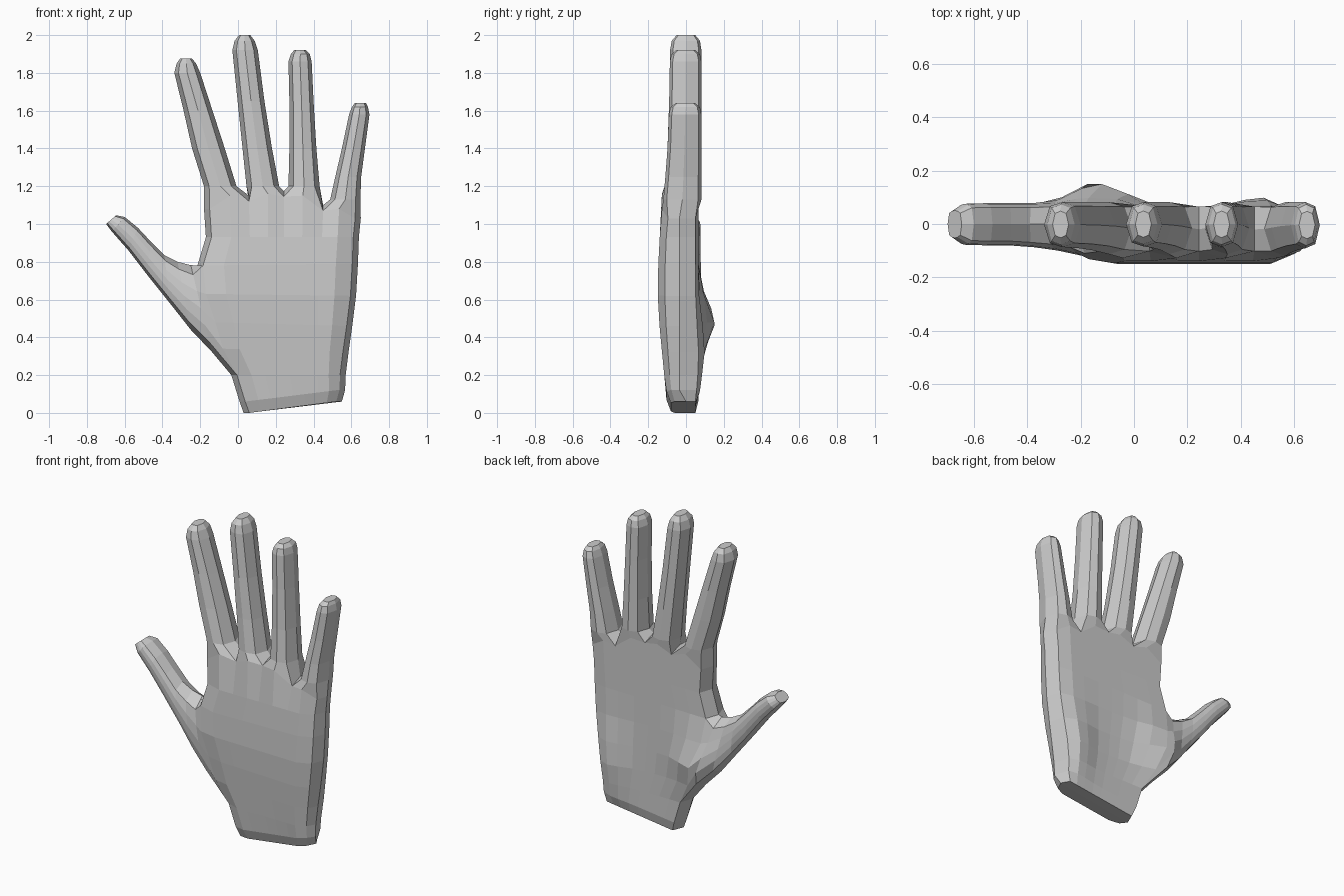
import bpy, bmesh, math

if "Cube" in bpy.data.objects:
    bpy.data.objects.remove(bpy.data.objects["Cube"])

bm = bmesh.new()
V = lambda x, y, z: bm.verts.new((x, y, z))


def interp(table, t):
    if t <= table[0][0]:
        return table[0][1]
    for (a, u), (b, v) in zip(table, table[1:]):
        if t <= b:
            return u + (v - u) * (t - a) / (b - a)
    return table[-1][1]


def bridge(a, b):
    n = len(a)
    for i in range(n):
        bm.faces.new((a[i], a[(i + 1) % n], b[(i + 1) % n], b[i]))


# depth of the back of the hand by height, and of the palm side by position
FRONT = [(0, -.06), (.06, -.1), (.2, -.115), (.5, -.143), (.68, -.152), (.95, -.138),
         (1.2, -.113), (1.4, -.098), (1.6, -.09), (2, -.083)]


def pads(x, z):
    thumb_pad = .085 * math.exp(-((x + .13) / .14) ** 2 - ((z - .48) / .16) ** 2)
    heel_pad = .035 * math.exp(-((x - .47) / .1) ** 2 - ((z - .35) / .2) ** 2)
    return thumb_pad + heel_pad


# palm: rows of (z left, z right, x left, x right), nine columns on each side
ROWS = [(0, .06, .03, .55), (.06, .122, .008, .567), (.2, .2, -.035, .57), (.34, .32, -.08, .585),
        (.48, .46, -.12, .605), (.63, .62, -.17, .625), (.78, .79, -.215, .635),
        (.93, .93, -.17, .64), (1.08, 1.03, -.18, .65)]
FRAC = [0, .14, .27, .40, .51, .64, .78, .89, 1]
TOP_Z = [1.08, 1.15, 1.12, 1.16, 1.145, 1.15, 1.07, 1.08, 1.03]
front, back, left, right = [], [], [], []
for r, (zl, zr, xl, xr) in enumerate(ROWS):
    f, b = [], []
    in_thumb = 3 <= r <= 5
    for c, k in enumerate(FRAC):
        x0 = xl if in_thumb else xl + .03
        x = x0 + (xr - .03 - x0) * k
        z = TOP_Z[c] if r == 8 else zl + (zr - zl) * k
        yf = interp(FRONT, (zl + zr) / 2)
        edge = c in (0, 8)
        kf = (.88 if in_thumb and c == 0 else .75) if edge else 1
        if r == 8 and c in (2, 4, 6):
            kf = .8
        yb = (.05 if c == 8 else .065) if r else .05
        f.append(V(x, yf * kf, z))
        b.append(V(x, yb + (pads(x, z) if r else 0), z))
    front.append(f)
    back.append(b)
    left.append(None if in_thumb else V(xl, -.02, zl))
    right.append(V(xr, -.035 if r else 0, zr))
for r in range(8):
    for c in range(8):
        for g in (front, back):
            bm.faces.new((g[r][c], g[r][c + 1], g[r + 1][c + 1], g[r + 1][c]))
    sides = [(8, right)] + ([] if 2 <= r <= 5 else [(0, left)])
    for c, mid in sides:
        for g in (front, back):
            bm.faces.new((g[r][c], g[r + 1][c], mid[r + 1], mid[r]))

# wrist end, with a shallow middle ridge
bm.faces.new(front[0] + [right[0], left[0]])
bm.faces.new(back[0] + [right[0], left[0]])

# fingers: slices of (z, x left, x right), closed with a small cap
FINGERS = [
    [(1.2, -.18, -.008), (1.4, -.243, -.07), (1.6, -.288, -.135), (1.8, -.337, -.2)],
    [(1.2, .045, .218), (1.4, .024, .18), (1.65, -.002, .14), (1.92, -.03, .105)],
    [(1.2, .267, .432), (1.4, .272, .415), (1.65, .272, .4), (1.86, .267, .39)],
    [(1.13, .488, .648), (1.25, .515, .652), (1.4, .55, .672), (1.58, .588, .696)],
]
TIPS = [(1.85, -.325, -.222, 1.877, -.275), (1.97, -.018, .088, 2.0, .035),
        (1.9, .28, .38, 1.921, .328), (1.62, .603, .688, 1.64, .648)]
webs = [left[8]] + [V(front[8][c].co.x, -.02, TOP_Z[c] + .03) for c in (2, 4, 6)] + [right[8]]
SECTION = [(-.68, .82), (0, 1), (.68, .82), (1, 0), (.68, -.82), (0, -1), (-.68, -.82), (-1, 0)]


def finger_ring(z, xl, xr, scale=1):
    yf, yb = interp(FRONT, z), .082
    cy, h, cx, w = (yf + yb) / 2, (yb - yf) / 2 * scale, (xl + xr) / 2, (xr - xl) / 2
    return [V(cx + w * u, cy - h * v, z) for u, v in SECTION]


for i, (slices, tip) in enumerate(zip(FINGERS, TIPS)):
    c = 2 * i
    f, b = front[8], back[8]
    ring = [f[c], f[c + 1], f[c + 2], webs[i + 1], b[c + 2], b[c + 1], b[c], webs[i]]
    for s in slices:
        new = finger_ring(*s)
        bridge(ring, new)
        ring = new
    z, xl, xr, top, cx = tip
    shoulder = finger_ring(z, xl, xr, .9)
    bridge(ring, shoulder)
    cap = finger_ring(top, cx - .03, cx + .03, .6)
    bridge(shoulder, cap)
    bm.faces.new(cap)

# thumb: slices of (lower x, z, upper x, z, depth scale)
THUMB = [(-.14, .325, -.25, .782, 1), (-.25, .44, -.32, .8, 1), (-.36, .58, -.39, .835, 1),
         (-.48, .73, -.46, .905, 1), (-.58, .86, -.53, .98, 1), (-.668, .96, -.6, 1.037, .97),
         (-.698, 1.0, -.645, 1.046, .65)]
THUMB_FRONT = [(-.45, -.08), (-.32, -.092), (-.2, -.118), (-.1, -.135)]
ACROSS = [(-.78, .8), (-.4, .95), (0, 1), (.4, .95), (.78, .8)]
ring = ([front[r][0] for r in range(2, 7)] + [left[6]]
        + [back[r][0] for r in range(6, 1, -1)] + [left[2]])
for xa, za, xb, zb, s in THUMB:
    def point(t, y):
        x, z = (xa + xb) / 2 + (xb - xa) / 2 * t, (za + zb) / 2 + (zb - za) / 2 * t
        return V(x, y(x, z), z)
    new = [point(t, lambda x, z: interp(THUMB_FRONT, x) * k * s) for t, k in ACROSS]
    new.append(point(1, lambda x, z: 0))
    new += [point(t, lambda x, z: (.078 * k + pads(x, z)) * s) for t, k in reversed(ACROSS)]
    new.append(point(-1, lambda x, z: 0))
    bridge(ring, new)
    ring = new
bm.faces.new(ring)

bmesh.ops.recalc_face_normals(bm, faces=bm.faces)
mesh = bpy.data.meshes.new("hand")
bm.to_mesh(mesh)
bm.free()
skin = bpy.data.materials.new("light grey")
skin.diffuse_color = (.6, .6, .6, 1)
skin.use_nodes = True
skin.node_tree.nodes["Principled BSDF"].inputs["Base Color"].default_value = skin.diffuse_color
mesh.materials.append(skin)
hand = bpy.data.objects.new("hand", mesh)
bpy.context.collection.objects.link(hand)
